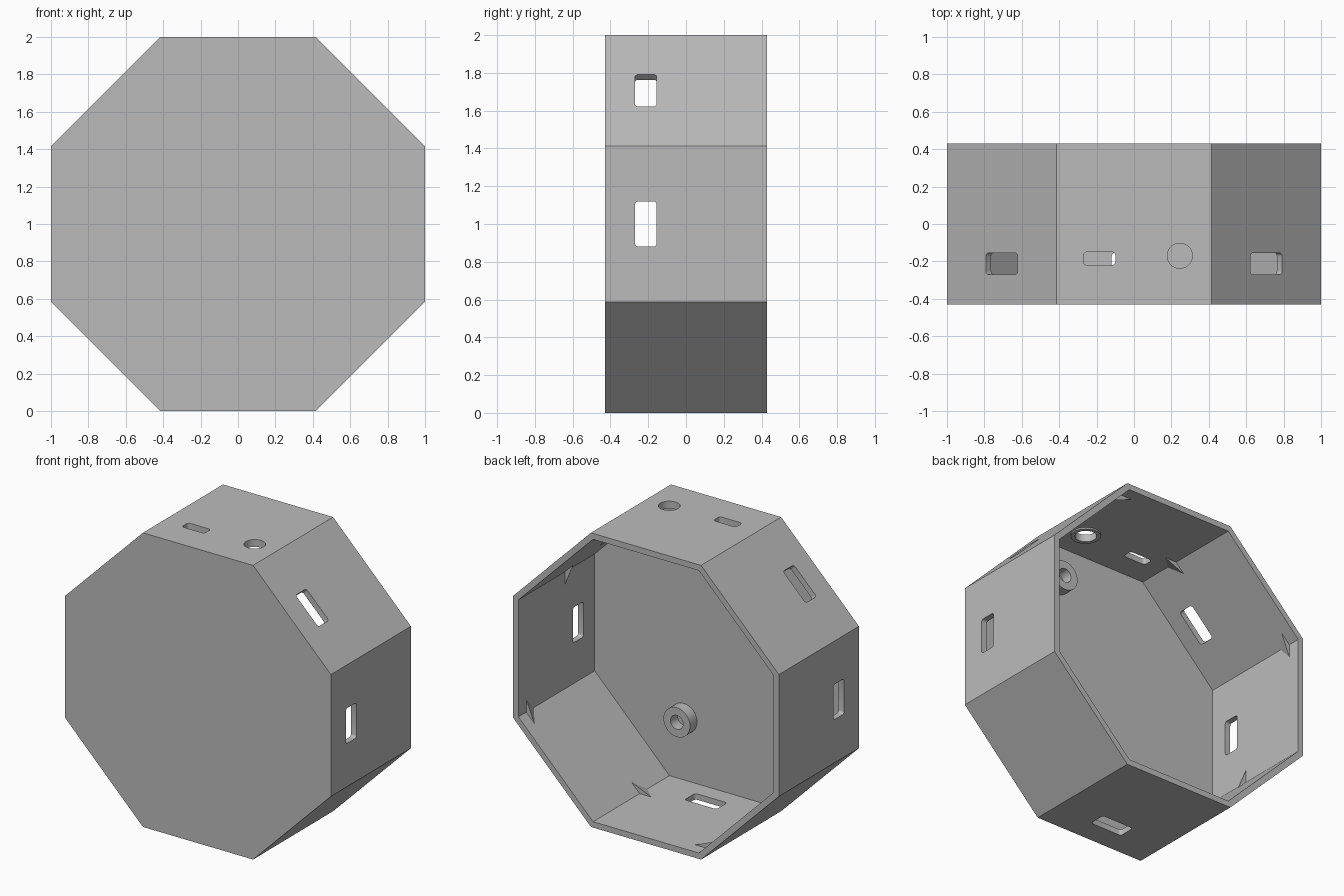
import bpy, bmesh
from math import pi, cos, sin, tan
from mathutils import Matrix, Vector

default = bpy.data.objects.get("Cube")
if default:
    bpy.data.objects.remove(default, do_unlink=True)

WALL = 0.04
FRONT, BACK = -0.43, 0.43

grey = bpy.data.materials.new("light grey plastic")
grey.use_nodes = True
colour = (0.5, 0.5, 0.5, 1)
grey.diffuse_color = colour
grey.node_tree.nodes["Principled BSDF"].inputs["Base Color"].default_value = colour


def finish(bm, name):
    bmesh.ops.recalc_face_normals(bm, faces=bm.faces)
    mesh = bpy.data.meshes.new(name)
    bm.to_mesh(mesh)
    bm.free()
    mesh.materials.append(grey)
    obj = bpy.data.objects.new(name, mesh)
    bpy.context.collection.objects.link(obj)
    return obj


def smooth(obj):
    bpy.ops.object.select_all(action="DESELECT")
    obj.select_set(True)
    bpy.context.view_layer.objects.active = obj
    bpy.ops.object.shade_smooth_by_angle(angle=pi / 6)


def octagon(name, apothem, y0, y1):
    bm = bmesh.new()
    r = apothem / cos(pi / 8)
    ring = [bm.verts.new((r * sin(pi / 8 + i * pi / 4), y0, 1 + r * cos(pi / 8 + i * pi / 4)))
            for i in range(8)]
    face = bm.faces.new(ring)
    out = bmesh.ops.extrude_face_region(bm, geom=[face])
    verts = [v for v in out["geom"] if isinstance(v, bmesh.types.BMVert)]
    bmesh.ops.translate(bm, verts=verts, vec=(0, y1 - y0, 0))
    return finish(bm, name)


def slot(name, length, width, x, y, angle):
    """Rounded box that pierces the wall facing the given angle from the top."""
    bm = bmesh.new()
    bmesh.ops.create_cube(bm, size=1, matrix=Matrix.Diagonal((length, width, 0.2, 1)))
    upright = [e for e in bm.edges if abs(e.verts[0].co.z - e.verts[1].co.z) > 0.1]
    bmesh.ops.bevel(bm, geom=upright, offset=0.018, segments=4, profile=0.5, affect="EDGES")
    place = (Matrix.Translation((0, 0, 1)) @ Matrix.Rotation(angle, 4, "Y")
             @ Matrix.Translation((x, y, 0.98)))
    bm.transform(place)
    return finish(bm, name)


def lathe(name, profile, place):
    """Spin a closed (radius, height) profile about z, then place it."""
    bm = bmesh.new()
    verts = [bm.verts.new((r, 0, h)) for r, h in profile]
    edges = [bm.edges.new((verts[i - 1], verts[i])) for i in range(len(verts))]
    bmesh.ops.spin(bm, geom=verts + edges, cent=(0, 0, 0), axis=(0, 0, 1),
                   angle=2 * pi, steps=48, use_duplicate=False)
    bmesh.ops.remove_doubles(bm, verts=bm.verts, dist=0.0001)
    bm.transform(place)
    obj = finish(bm, name)
    smooth(obj)
    return obj


def cut(target, cutter):
    cutter.hide_render = True
    mod = target.modifiers.new("cut", "BOOLEAN")
    mod.operation, mod.solver, mod.object = "DIFFERENCE", "EXACT", cutter
    bpy.context.view_layer.objects.active = target
    bpy.ops.object.modifier_apply(modifier=mod.name)
    bpy.data.objects.remove(cutter, do_unlink=True)


# Open-backed octagonal housing
housing = octagon("housing", 1, FRONT, BACK)
cut(housing, octagon("cavity_cutter", 1 - WALL, FRONT + WALL, BACK + 0.2))

# One long slot in every side but the top, which has a small slot and a round hole
for i in range(1, 8):
    cut(housing, slot("slot_cutter", 0.24, 0.115, 0, -0.2125, i * pi / 4))
cut(housing, slot("top_slot_cutter", 0.17, 0.07, -0.185, -0.185, 0))

HOLE = Vector((0.245, -0.17, 0))
bm = bmesh.new()
bmesh.ops.create_cone(bm, cap_ends=True, segments=48, radius1=0.067, radius2=0.067,
                      depth=0.3, matrix=Matrix.Translation(HOLE + Vector((0, 0, 2))))
cut(housing, finish(bm, "hole_cutter"))
smooth(housing)

# Thin collar under the round hole
lathe("hole_collar", [(0.067, 0), (0.093, 0), (0.093, 0.015), (0.067, 0.015)],
      Matrix.Translation(HOLE + Vector((0, 0, 2 - WALL - 0.01))))

# Hollow bosses on the inside of the front wall
for name, z in (("lower_boss", 0.46), ("upper_boss", 1.72)):
    lathe(name, [(0.047, 0), (0.1, 0), (0.1, 0.08), (0.047, 0.08)],
          Matrix.Translation((0.29, FRONT + WALL - 0.005, z)) @ Matrix.Rotation(-pi / 2, 4, "X"))

# Tapered stops in the inner corners, alternating deep and shallow
TAB = 0.087
for i in range(8):
    a = pi / 8 + i * pi / 4
    top = 0.345 if i % 2 == 0 else -0.07
    radial = Vector((sin(a), 0, cos(a)))
    along = Vector((cos(a), 0, -sin(a)))
    corner = Vector((0, 0, 1)) + radial * ((1 - WALL) / cos(pi / 8) + 0.005)
    inset = corner - radial * (TAB * sin(pi / 8) + 0.005)
    half = along * TAB * cos(pi / 8)
    level = Vector((0, top, 0))
    bm = bmesh.new()
    v = [bm.verts.new(p) for p in (corner + level, inset + half + level, inset - half + level,
                                   corner + level - Vector((0, 0.095, 0)))]
    for tri in ((0, 1, 2), (0, 1, 3), (1, 2, 3), (2, 0, 3)):
        bm.faces.new([v[k] for k in tri])
    finish(bm, "corner_stop")
